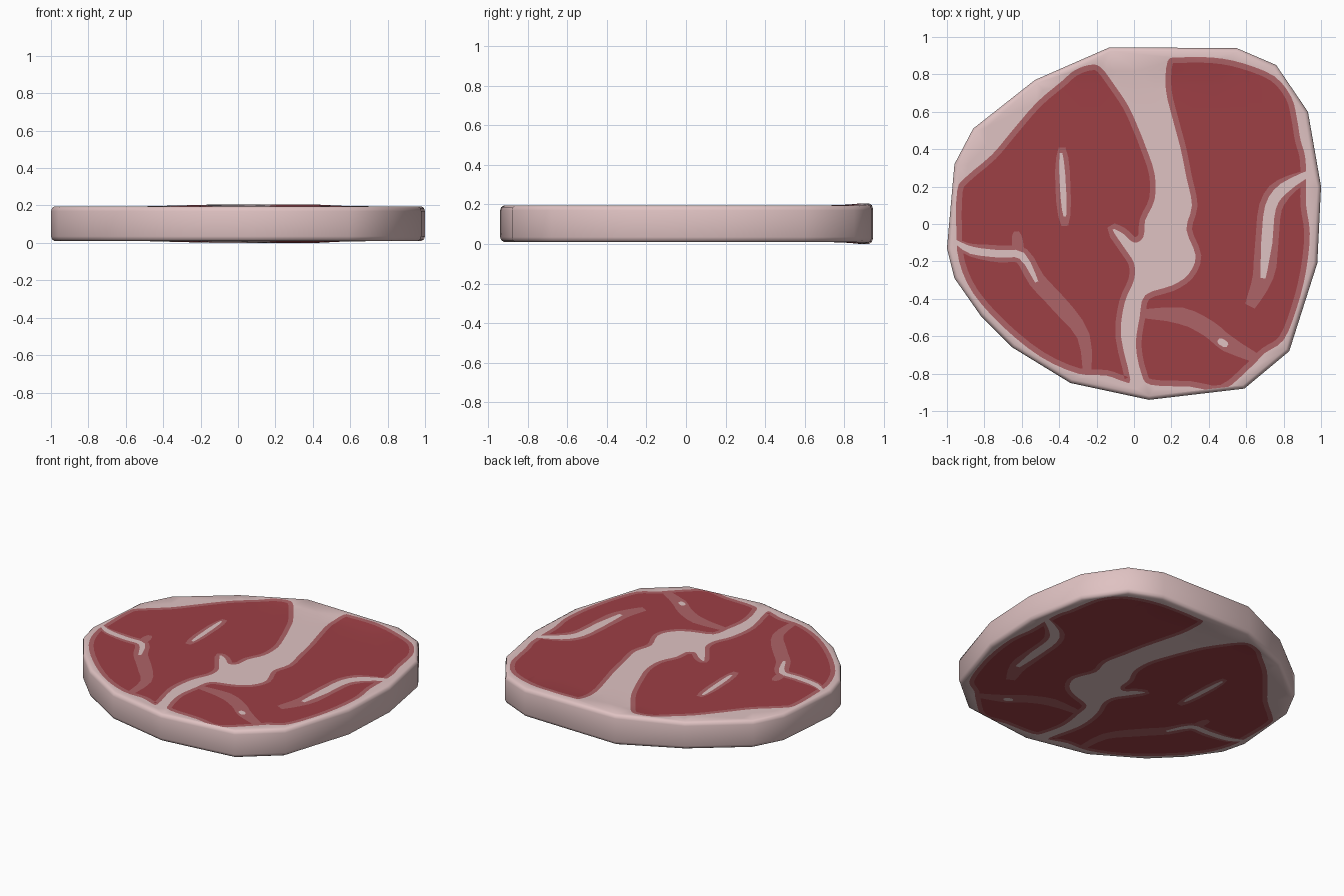
import bpy, bmesh, math
from mathutils import Vector
from mathutils.geometry import delaunay_2d_cdt

if "Cube" in bpy.data.objects:
    bpy.data.objects.remove(bpy.data.objects["Cube"])


def pts(*v):
    return [Vector((v[i], v[i + 1])) for i in range(0, len(v), 2)]


def smooth(p, closed=True, n=3):
    """Catmull-Rom refinement of a point path."""
    out, k = [], len(p)
    for i in range(k if closed else k - 1):
        g = (lambda j: p[j % k]) if closed else (lambda j: p[max(0, min(k - 1, j))])
        a, b, c, d = g(i - 1), g(i), g(i + 1), g(i + 2)
        for s in range(n):
            t = s / n
            out.append(0.5 * (2 * b + (c - a) * t + (2 * a - 5 * b + 4 * c - d) * t * t
                              + (3 * b - a - 3 * c + d) * t ** 3))
    return out if closed else out + [p[-1]]


def inset(p, w):
    """Move every point of a counterclockwise loop inward."""
    out, k = [], len(p)
    for i in range(k):
        a = (p[i] - p[i - 1]).normalized()
        b = (p[(i + 1) % k] - p[i]).normalized()
        t = (a + b).normalized()
        out.append(p[i] + Vector((-t.y, t.x)) * w)
    return out


def vein(path, w):
    """Tapered ribbon along a path."""
    c = smooth(path, False)
    k, left, right = len(c) - 1, [], []
    for i, q in enumerate(c):
        t = (c[min(i + 1, k)] - c[max(i - 1, 0)]).normalized()
        r = w * (0.45 + 0.55 * min(1, 4 * i / k, 4 * (k - i) / k))
        nrm = Vector((-t.y, t.x)) * r
        left.append(q + nrm)
        right.append(q - nrm)
    return right + left[::-1]


def inside(q, p):
    hit = False
    for i in range(len(p)):
        a, b = p[i - 1], p[i]
        if (a.y > q.y) != (b.y > q.y) and q.x < (b.x - a.x) * (q.y - a.y) / (b.y - a.y) + a.x:
            hit = not hit
    return hit


# slab outline, counterclockwise
outline = pts(-.13, .945, -.53, .77, -.86, .51, -.96, .32, -1, -.13, -.96, -.29, -.82, -.49,
              -.65, -.66, -.34, -.85, .08, -.94, .59, -.88, .83, -.68, .98, -.21, 1, .2,
              .93, .6, .76, .85, .55, .94)
rim = inset(outline, 0.02)

# the two meat areas
left_meat = smooth(pts(
    -.24, .85, -.32, .82, -.39, .76, -.52, .65, -.65, .5, -.76, .37, -.9, .25, -.945, .18,
    -.95, -.03, -.935, -.2, -.86, -.37, -.7, -.55, -.5, -.71, -.3, -.8, -.15, -.81, -.06, -.84,
    -.02, -.83, -.07, -.6, -.05, -.42, 0, -.3, 0, -.21, -.05, -.13, -.115, -.03, -.06, -.05,
    0, -.1, .05, -.07, .06, .02, .11, .13, .11, .27, .06, .42, .02, .52, -.03, .63, -.11, .75, -.18, .84))
right_meat = smooth(pts(
    .18, .87, .17, .72, .21, .55, .25, .4, .28, .25, .31, .1, .28, -.03, .33, -.17, .29, -.27,
    .2, -.33, .06, -.38, .03, -.5, .01, -.65, .04, -.8, .09, -.86, .3, -.87, .47, -.89, .62, -.77,
    .7, -.69, .8, -.62, .87, -.45, .92, -.25, .94, -.05, .92, .1, .92, .24, .915, .36, .89, .45,
    .87, .57, .84, .68, .75, .79, .58, .86, .42, .89, .24, .89))
meat = [left_meat, right_meat]
lean = [inset(m, 0.03) for m in meat]

# marbling: pink ribbons with pale cores
pink = [vein(pts(-.95, -.1, -.87, -.14, -.72, -.16, -.6, -.17, -.52, -.3, -.4, -.43,
                 -.27, -.6, -.25, -.82), .045),
        vein(pts(-.61, -.19, -.62, -.12, -.63, -.04), .03),
        vein(pts(-.385, .41, -.38, .2, -.37, -.01), .04),
        vein(pts(.93, .26, .8, .19, .73, .09, .71, -.1, .69, -.28, .62, -.44), .062),
        vein(pts(.03, -.48, .25, -.49, .4, -.56, .5, -.64, .68, -.73), .045)]
pale = [vein(pts(-.96, -.09, -.87, -.14, -.72, -.16, -.6, -.17, -.52, -.31), .02),
        vein(pts(-.39, .38, -.38, .2, -.37, .04), .016),
        vein(pts(.95, .28, .8, .19, .73, .09, .71, -.1, .69, -.29), .03),
        vein(pts(.45, -.62, .475, -.635, .5, -.65), .018)]


def colour_of(q):
    if any(inside(q, p) for p in pale) or not any(inside(q, p) for p in meat):
        return 0
    if any(inside(q, p) for p in pink) or not any(inside(q, p) for p in lean):
        return 1
    return 2


def lift(q):
    """The slab swells slightly at the back edge."""
    return 0.01 * max(0, min(1, (q.y - .78) / .1)) * max(0, min(1, (.62 - q.x) / .2))


def z_at(q, side, drop=0):
    return 0.1025 + side * (0.0925 + lift(q) - drop)


# flat cut pattern shared by both faces
verts, edges = [], []
for loop in [rim] + meat + lean + pink + pale:
    s, k = len(verts), len(loop)
    verts += loop
    edges += [(s + i, s + (i + 1) % k) for i in range(k)]
for i in range(-9, 10):
    for j in range(-9, 10):
        q = Vector((i * .1 + .013, j * .1 + .017))
        if inside(q, inset(rim, 0.02)):
            verts.append(q)
cv, _, cf, *_ = delaunay_2d_cdt(verts, edges, [list(range(len(rim)))], 0, 1e-4)

bm = bmesh.new()
# top and bottom faces
for side in (1, -1):
    bv = [bm.verts.new((v.x, v.y, z_at(v, side))) for v in cv]
    for f in cf:
        q = sum((cv[i] for i in f), Vector((0, 0))) / len(f)
        if not inside(q, rim):
            continue
        face = bm.faces.new([bv[i] for i in f])
        face.material_index = colour_of(q)
        face.normal_update()
        if face.normal.z * side < 0:
            face.normal_flip()
bmesh.ops.delete(bm, geom=[v for v in bm.verts if not v.link_faces], context='VERTS')

# rounded fat edge
rings = []
for loop, side, drop in ((rim, -1, 0), (inset(outline, .006), -1, .008), (outline, -1, .025),
                         (outline, 1, .025), (inset(outline, .006), 1, .008), (rim, 1, 0)):
    rings.append([bm.verts.new((p.x, p.y, z_at(p, side, drop))) for p in loop])
k = len(outline)
for a, b in zip(rings, rings[1:]):
    for i in range(k):
        j = (i + 1) % k
        bm.faces.new((a[i], a[j], b[j], b[i]))
bmesh.ops.remove_doubles(bm, verts=bm.verts, dist=1e-4)
for f in bm.faces:
    f.smooth = True

me = bpy.data.meshes.new("steak")
bm.to_mesh(me)
bm.free()
steak = bpy.data.objects.new("steak", me)
bpy.context.collection.objects.link(steak)
for name, col in (("pale_fat", (.74, .54, .54, 1)), ("pink_marbling", (.42, .125, .135, 1)),
                  ("red_meat", (.34, .05, .06, 1))):
    m = bpy.data.materials.new(name)
    m.diffuse_color = col
    m.use_nodes = True
    m.node_tree.nodes["Principled BSDF"].inputs["Base Color"].default_value = m.diffuse_color
    me.materials.append(m)
